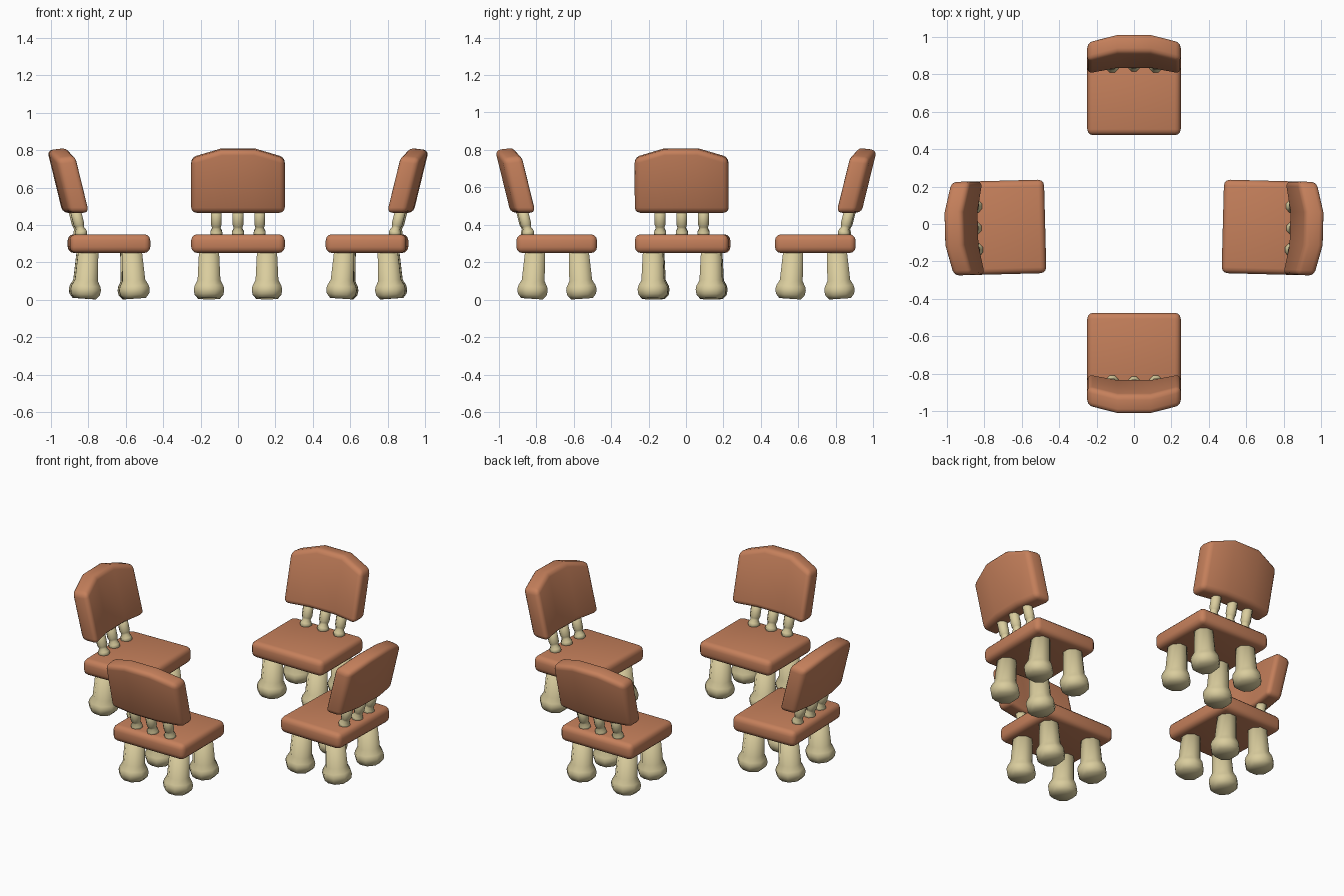
import bpy, bmesh, math
from mathutils import Matrix, Vector

if "Cube" in bpy.data.objects:
    bpy.data.objects.remove(bpy.data.objects["Cube"])


def material(name, rgb):
    m = bpy.data.materials.new(name)
    m.diffuse_color = (*rgb, 1)
    m.use_nodes = True
    m.node_tree.nodes["Principled BSDF"].inputs["Base Color"].default_value = m.diffuse_color
    return m


CLAY = material("clay", (0.56, 0.215, 0.105))
CREAM = material("cream", (0.70, 0.61, 0.34))


def finish(bm, name, mat, place):
    bmesh.ops.recalc_face_normals(bm, faces=bm.faces)
    for f in bm.faces:
        f.smooth = True
    me = bpy.data.meshes.new(name)
    bm.to_mesh(me)
    bm.free()
    me.materials.append(mat)
    ob = bpy.data.objects.new(name, me)
    ob.matrix_world = place
    bpy.context.collection.objects.link(ob)


def round_edges(bm, width):
    sharp = [e for e in bm.edges if e.calc_face_angle(0) > math.radians(40)]
    bmesh.ops.bevel(bm, geom=sharp, offset=width, segments=3, profile=0.5,
                    affect='EDGES', clamp_overlap=True)


def turned(name, profile, base, top, place, sides=8):
    """Lathed post; profile is (radius, height) along the base-top axis."""
    bm = bmesh.new()
    axis = (Vector(top) - Vector(base)).normalized()
    tilt = Matrix.Translation(base) @ Vector((0, 0, 1)).rotation_difference(axis).to_matrix().to_4x4()
    rings = []
    for r, h in profile:
        ring = []
        for i in range(sides):
            a = math.tau * (i + 0.5) / sides
            ring.append(bm.verts.new(tilt @ Vector((r * math.cos(a), r * math.sin(a), h))))
        rings.append(ring)
    for lo, hi in zip(rings, rings[1:]):
        for i in range(sides):
            j = (i + 1) % sides
            bm.faces.new((lo[i], lo[j], hi[j], hi[i]))
    bm.faces.new(rings[0])
    bm.faces.new(rings[-1])
    finish(bm, name, CREAM, place)


def seat(name, place):
    bm = bmesh.new()
    bmesh.ops.create_cube(bm, size=1, matrix=Matrix.Translation((0, 0.69, 0.3))
                          @ Matrix.Diagonal((0.5, 0.43, 0.1, 1)))
    round_edges(bm, 0.032)
    finish(bm, name, CLAY, place)


def backrest(name, place):
    """Bowed, leaning panel with a clipped crown."""
    bm = bmesh.new()
    lean, thick, low = 0.245, 0.108, 0.465
    cols = []
    for x, bow, high in ((-0.25, 0, 0.765), (-0.09, 0.03, 0.812),
                         (0.09, 0.03, 0.812), (0.25, 0, 0.765)):
        y = 0.798 + bow
        drop = thick * 0.12
        cols.append([bm.verts.new(p) for p in (
            (x, y, low), (x, y + thick, low),
            (x, y + thick + lean * (high - drop - low), high - drop),
            (x, y + lean * (high - low), high))])
    for a, b in zip(cols, cols[1:]):
        for i in range(4):
            j = (i + 1) % 4
            bm.faces.new((a[i], a[j], b[j], b[i]))
    bm.faces.new(cols[0])
    bm.faces.new(cols[-1])
    bmesh.ops.recalc_face_normals(bm, faces=bm.faces)
    round_edges(bm, 0.028)
    finish(bm, name, CLAY, place)


LEG = ((0.062, 0), (0.083, 0.022), (0.088, 0.048), (0.083, 0.068),
       (0.066, 0.098), (0.057, 0.27))
SPINDLE = ((0.026, 0), (0.035, 0.022), (0.034, 0.034), (0.024, 0.052),
           (0.027, 0.064), (0.031, 0.075), (0.031, 0.17))

# Four chairs facing the middle; the side pair is turned slightly
for side, deg in (("back", 0), ("front", 180), ("right", -91.5), ("left", 91.5)):
    place = Matrix.Rotation(math.radians(deg), 4, 'Z')
    seat(f"{side}_chair_seat", place)
    backrest(f"{side}_chair_backrest", place)
    for n, sx in (("a", -1), ("b", 1)):
        x = sx * 0.155
        turned(f"{side}_chair_inner_leg_{n}", LEG, (x, 0.555, 0.006), (x, 0.573, 0.27), place)
        turned(f"{side}_chair_outer_leg_{n}", LEG, (x, 0.822, 0.006), (x, 0.804, 0.27), place)
    for i in (-1, 0, 1):
        x, bow = i * 0.116, -0.006 * abs(i)
        turned(f"{side}_chair_spindle_{i + 2}", SPINDLE,
               (x, 0.842 + bow, 0.332), (x, 0.884 + bow, 0.5), place)
